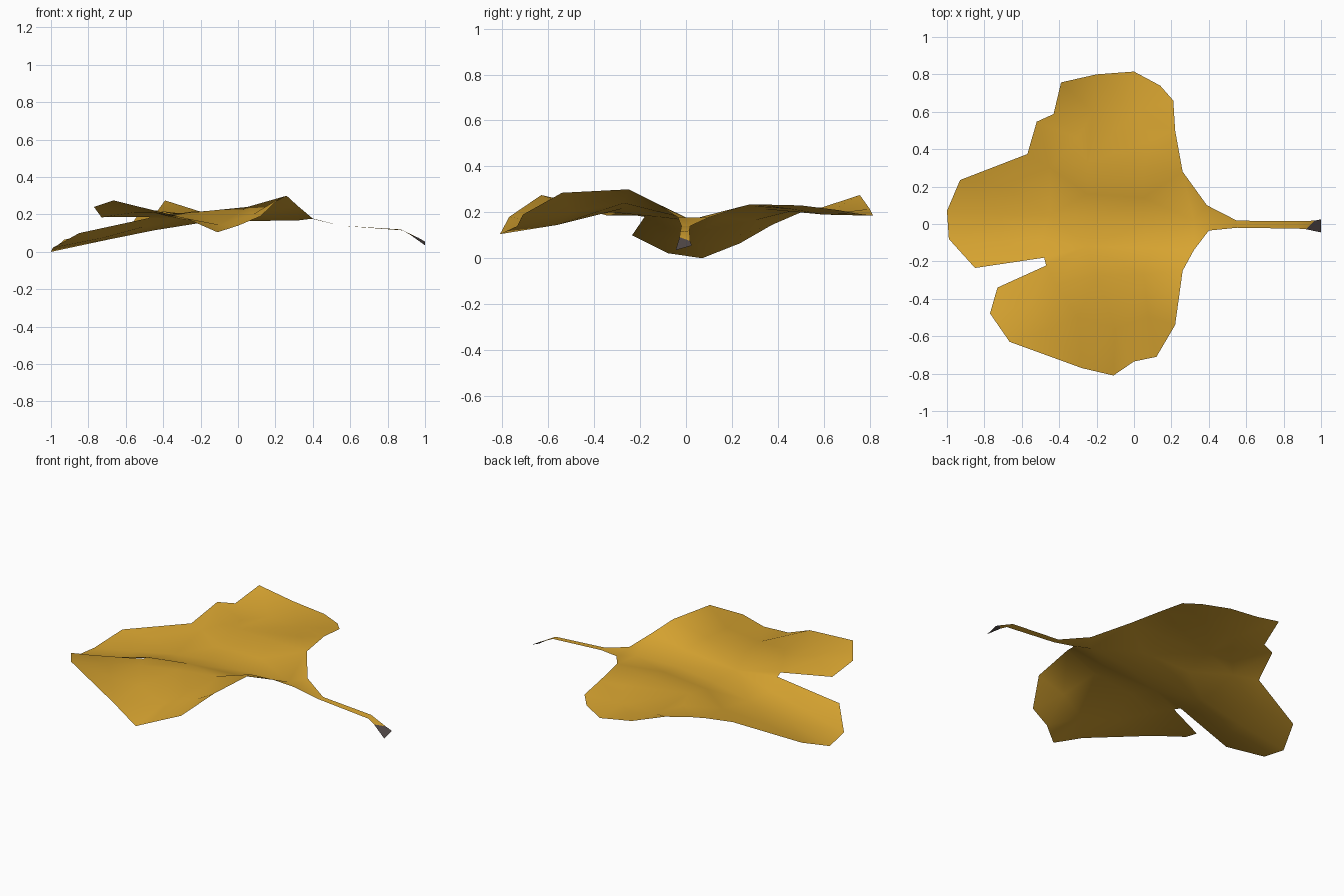
import bpy
from mathutils import Vector
from mathutils.geometry import delaunay_2d_cdt


def material(name, color):
    m = bpy.data.materials.new(name)
    m.diffuse_color = (*color, 1)
    return m


gold = material("leaf gold", (0.68, 0.37, 0.03))
dark = material("stem end grey", (0.085, 0.067, 0.065))


def add_mesh(name, verts, faces, mat):
    me = bpy.data.meshes.new(name)
    me.from_pydata([tuple(v) for v in verts], [], faces)
    # all faces look upwards
    for p in me.polygons:
        if p.normal.z < 0:
            p.flip()
        p.use_smooth = True
    me.materials.append(mat)
    me.update()
    ob = bpy.data.objects.new(name, me)
    bpy.context.collection.objects.link(ob)
    return ob


# Blade rim, anticlockwise from the stem
rim = [
    (0.55, 0.018, 0.14), (0.39, 0.10, 0.178), (0.26, 0.28, 0.235),
    (0.22, 0.50, 0.23), (0.21, 0.66, 0.21), (0.14, 0.74, 0.195),
    (0.0, 0.815, 0.185), (-0.20, 0.80, 0.215), (-0.39, 0.757, 0.275),
    (-0.43, 0.588, 0.22), (-0.52, 0.547, 0.22), (-0.57, 0.374, 0.145),
    (-0.93, 0.235, 0.065), (-1.0, 0.07, 0.0), (-0.99, -0.08, 0.022),
    (-0.85, -0.235, 0.10), (-0.48, -0.18, 0.18), (-0.47, -0.222, 0.187),
    (-0.73, -0.34, 0.185), (-0.77, -0.478, 0.24), (-0.665, -0.63, 0.275),
    (-0.28, -0.77, 0.18), (-0.11, -0.81, 0.105), (0.0, -0.735, 0.14),
    (0.12, -0.71, 0.19), (0.22, -0.54, 0.285), (0.26, -0.25, 0.30),
    (0.32, -0.14, 0.245), (0.40, -0.035, 0.178), (0.55, -0.02, 0.14),
]
# Sunken midrib, raised ridges either side, drooping lobes
inner = [
    (0.32, 0.02, 0.168), (0.05, 0.0, 0.165), (-0.20, 0.03, 0.155),
    (-0.45, 0.05, 0.115), (-0.72, 0.05, 0.06),
    (0.05, 0.14, 0.19), (-0.25, 0.16, 0.175), (-0.70, 0.20, 0.09),
    (0.05, 0.30, 0.225), (-0.25, 0.33, 0.215), (-0.45, 0.30, 0.165),
    (0.10, 0.45, 0.215), (-0.30, 0.46, 0.205), (0.0, 0.60, 0.19),
    (-0.22, 0.60, 0.19),
    (0.10, -0.13, 0.205), (-0.25, -0.12, 0.18), (-0.50, -0.09, 0.135),
    (-0.72, -0.10, 0.075),
    (0.05, -0.27, 0.24), (-0.20, -0.28, 0.215), (-0.42, -0.32, 0.20),
    (-0.56, -0.43, 0.21), (0.08, -0.50, 0.20), (-0.10, -0.56, 0.145),
    (-0.30, -0.50, 0.175), (-0.45, -0.56, 0.21),
]
pts = rim + inner
n = len(rim)
edges = [(i, (i + 1) % n) for i in range(n)]
v2, _, tris, origin, _, _ = delaunay_2d_cdt(
    [Vector(p[:2]) for p in pts], edges, [], 1, 1e-5)
blade = [(v.x, v.y, pts[o[0]][2]) for v, o in zip(v2, origin)]
add_mesh("leaf_blade", blade, [tuple(t) for t in tris], gold)


def strip(name, sections, mat):
    """Ribbon through pairs of (x, y, z) points."""
    verts = [p for pair in sections for p in pair]
    faces = [(2 * i, 2 * i + 1, 2 * i + 3, 2 * i + 2)
             for i in range(len(sections) - 1)]
    return add_mesh(name, verts, faces, mat)


# Stem ribbon, bending down near the end
end = ((0.965, 0.018, 0.075), (0.92, -0.028, 0.092))
strip("leaf_stem", [((0.55, 0.018, 0.14), (0.55, -0.02, 0.14)),
                    ((0.87, 0.015, 0.12), (0.88, -0.025, 0.115)), end], gold)
# Dark twisted stem end
strip("stem_end", [end, ((1.0, 0.025, 0.055), (1.0, -0.045, 0.035))], dark)
